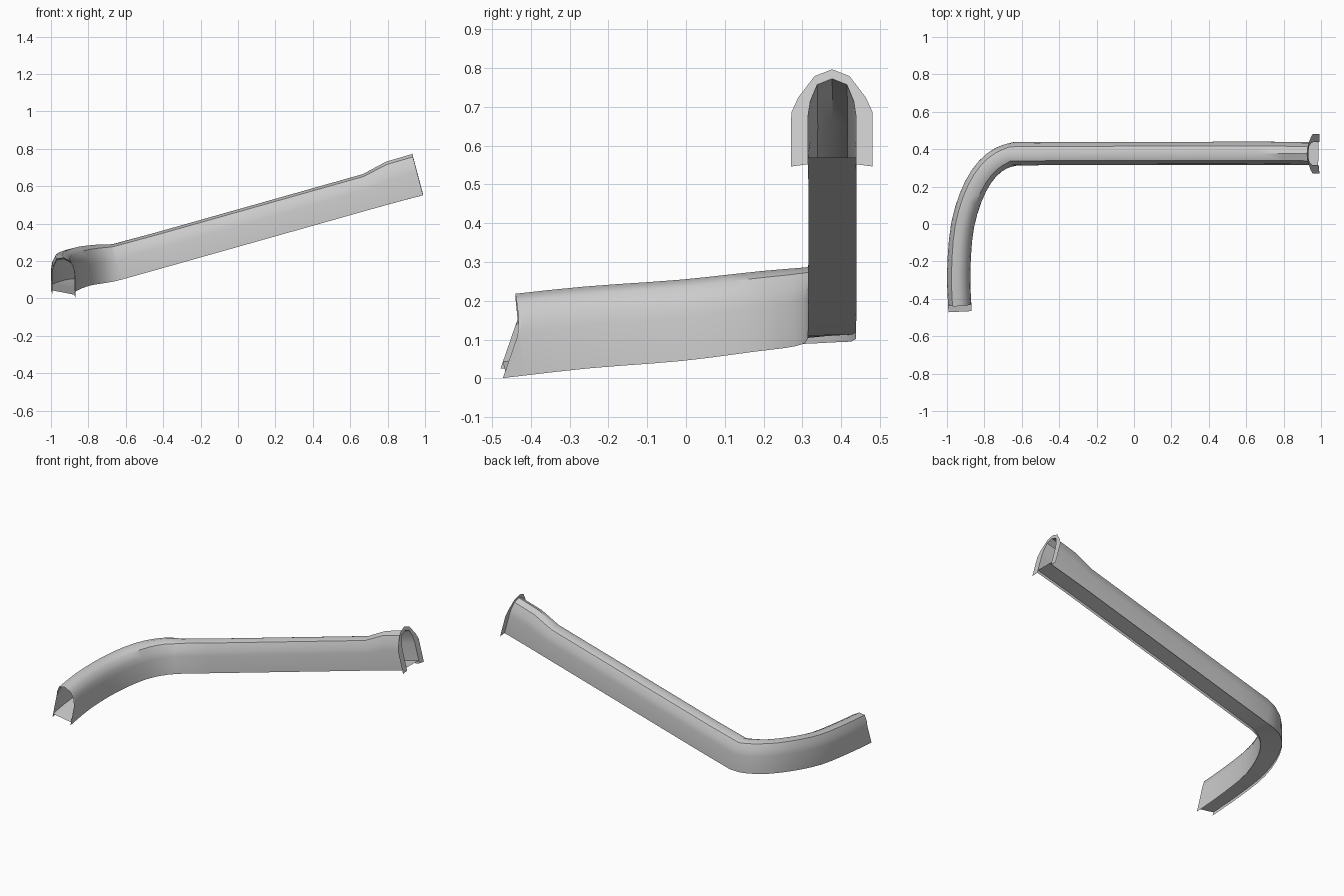
import bpy
from mathutils import Vector

if "Cube" in bpy.data.objects:
    bpy.data.objects.remove(bpy.data.objects["Cube"])

# Path along the lower edge of the chute: x, y, z, height, bank
KEYS = [
    (-0.93, -0.475, 0.013, 0.200, 0.024),
    (-0.937, -0.25, 0.037, 0.200, 0.022),
    (-0.915, 0.00, 0.055, 0.200, 0.020),
    (-0.845, 0.205, 0.077, 0.200, 0.016),
    (-0.745, 0.330, 0.088, 0.200, 0.010),
    (-0.62, 0.376, 0.102, 0.195, 0.000),
    (-0.40, 0.377, 0.163, 0.193, 0.000),
    (0.72, 0.378, 0.479, 0.193, 0.000),
    (0.85, 0.377, 0.515, 0.224, 0.000),
    (0.99, 0.376, 0.552, 0.228, 0.000),
]
HALF_W = 0.062
FLOOR_LIFT = 0.018


def mirror(half):
    """Complete a half profile, left foot over the apex to the right foot."""
    return [(-u, v) for u, v in half] + [(0, 1)] + half[::-1]


TUBE = mirror([(1, 0), (1, 0.56), (0.90, 0.74), (0.62, 0.93)])
RIM = mirror([(1, 0), (1, 0.555), (0.83, 0.71), (0.43, 0.93)])


def spline(a, b, c, d, t):
    return tuple(0.5 * (2 * q + (r - p) * t + (2 * p - 5 * q + 4 * r - s) * t * t
                        + (3 * q - p - 3 * r + s) * t ** 3)
                 for p, q, r, s in zip(a, b, c, d))


def build(name, verts, faces):
    mesh = bpy.data.meshes.new(name)
    mesh.from_pydata(verts, [], faces)
    ob = bpy.data.objects.new(name, mesh)
    bpy.context.collection.objects.link(ob)
    bpy.ops.object.select_all(action='DESELECT')
    ob.select_set(True)
    bpy.context.view_layer.objects.active = ob
    bpy.ops.object.mode_set(mode='EDIT')
    bpy.ops.mesh.select_all(action='SELECT')
    bpy.ops.mesh.normals_make_consistent(inside=False)
    bpy.ops.object.mode_set(mode='OBJECT')
    bpy.ops.object.shade_smooth_by_angle(angle=0.7)
    return ob


def strip(rows):
    """Faces bridging consecutive equal-length rows of points."""
    n = len(rows[0])
    faces = [(i * n + j, i * n + j + 1, (i + 1) * n + j + 1, (i + 1) * n + j)
             for i in range(len(rows) - 1) for j in range(n - 1)]
    return [p for r in rows for p in r], faces


# Refine the bend, keep the straight run sparse
stations = []
for i in range(len(KEYS) - 1):
    if i < 5:
        for k in range(3):
            stations.append(spline(KEYS[max(i - 1, 0)], KEYS[i], KEYS[i + 1],
                                   KEYS[i + 2], k / 3))
    else:
        stations.append(KEYS[i])
stations.append(KEYS[-1])

# Local frame at every station
pts = [Vector(s[:3]) for s in stations]
frames = []
for i, p in enumerate(pts):
    t = (pts[min(i + 1, len(pts) - 1)] - pts[max(i - 1, 0)]).normalized()
    side = t.cross(Vector((0, 0, 1))).normalized()
    up = side.cross(t)
    if i == 0:
        up = Vector((0, 0.34, 0.985))    # raked mouth
    frames.append((p, side, up, stations[i][3], stations[i][4]))


def place(frame, u, h):
    p, side, up, _, bank = frame
    return p + side * u + up * h - Vector((0, 0, bank * u / (2 * HALF_W)))


# Arched cover
build("chute_cover", *strip([[place(f, u * HALF_W, v * f[3]) for u, v in TUBE]
                             for f in frames]))

# Flat floor, set slightly above the lower edges
build("chute_floor", *strip([[place(f, u * HALF_W, FLOOR_LIFT) for u in (-1, 1)]
                             for f in frames]))

# Arched flange around the upper opening
end = frames[-1]
inner = [place(end, u * HALF_W, v * end[3]) for u, v in TUBE]
outer = [place(end, u * 0.105, -0.006 + v * 0.259) for u, v in RIM]
build("upper_flange", *strip([inner, outer]))
